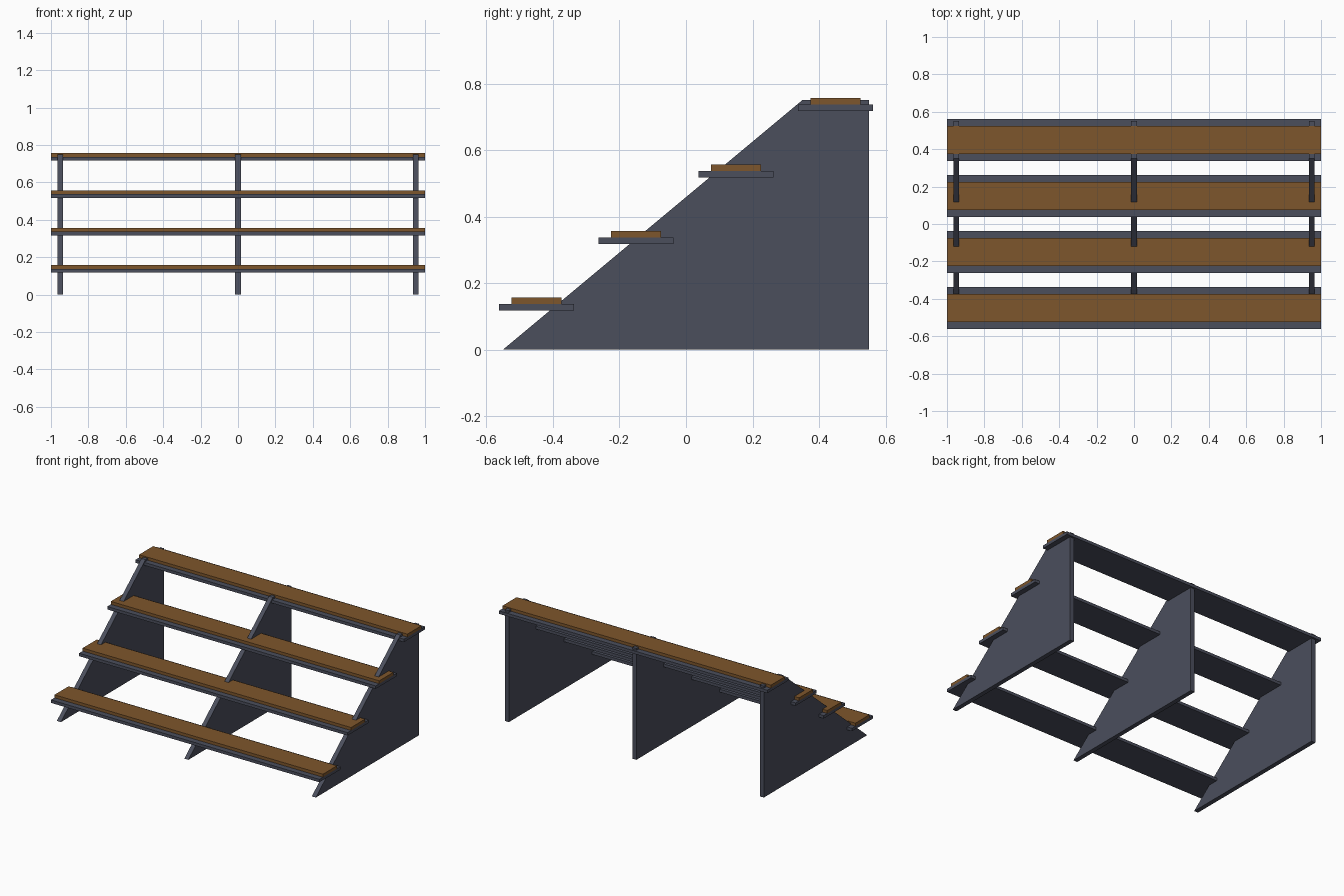
import bpy
import bmesh

cube = bpy.data.objects.get("Cube")
if cube:
    bpy.data.objects.remove(cube, do_unlink=True)


def make_material(name, rgb):
    mat = bpy.data.materials.new(name)
    mat.use_nodes = True
    mat.diffuse_color = (*rgb, 1)
    mat.node_tree.nodes["Principled BSDF"].inputs["Base Color"].default_value = (*rgb, 1)
    return mat


slate = make_material("slate_metal", (0.07, 0.077, 0.108))
wood = make_material("brown_wood", (0.208, 0.093, 0.025))


def extrude_profile(name, profile, x_center, width, mat):
    """Extrude a (y, z) outline along x into a flat-sided solid."""
    bm = bmesh.new()
    face = bm.faces.new([bm.verts.new((x_center - width / 2, y, z)) for y, z in profile])
    result = bmesh.ops.extrude_face_region(bm, geom=[face])
    verts = [v for v in result["geom"] if isinstance(v, bmesh.types.BMVert)]
    bmesh.ops.translate(bm, verts=verts, vec=(width, 0, 0))
    bmesh.ops.recalc_face_normals(bm, faces=bm.faces)
    mesh = bpy.data.meshes.new(name)
    bm.to_mesh(mesh)
    bm.free()
    mesh.materials.append(mat)
    obj = bpy.data.objects.new(name, mesh)
    bpy.context.collection.objects.link(obj)
    return obj


def plank(name, y, depth, z_low, z_high, mat):
    a, b = y - depth / 2, y + depth / 2
    extrude_profile(name, [(a, z_low), (b, z_low), (b, z_high), (a, z_high)], 0, 2, mat)


# Sloped upright panels carrying the tiers
panel = [(-0.55, 0), (0.55, 0), (0.55, 0.75), (0.35, 0.75)]
for side, x in (("right", -0.95), ("middle", 0), ("left", 0.95)):
    extrude_profile(side + "_support", panel, x, 0.03, slate)

# Four tiers: wide slate shelf with a narrower wooden board on top
for i in range(4):
    y, z = -0.45 + 0.3 * i, 0.137 + 0.2 * i
    plank(f"shelf_{i + 1}", y, 0.225, z - 0.02, z, slate)
    plank(f"seat_board_{i + 1}", y, 0.15, z, z + 0.02, wood)
